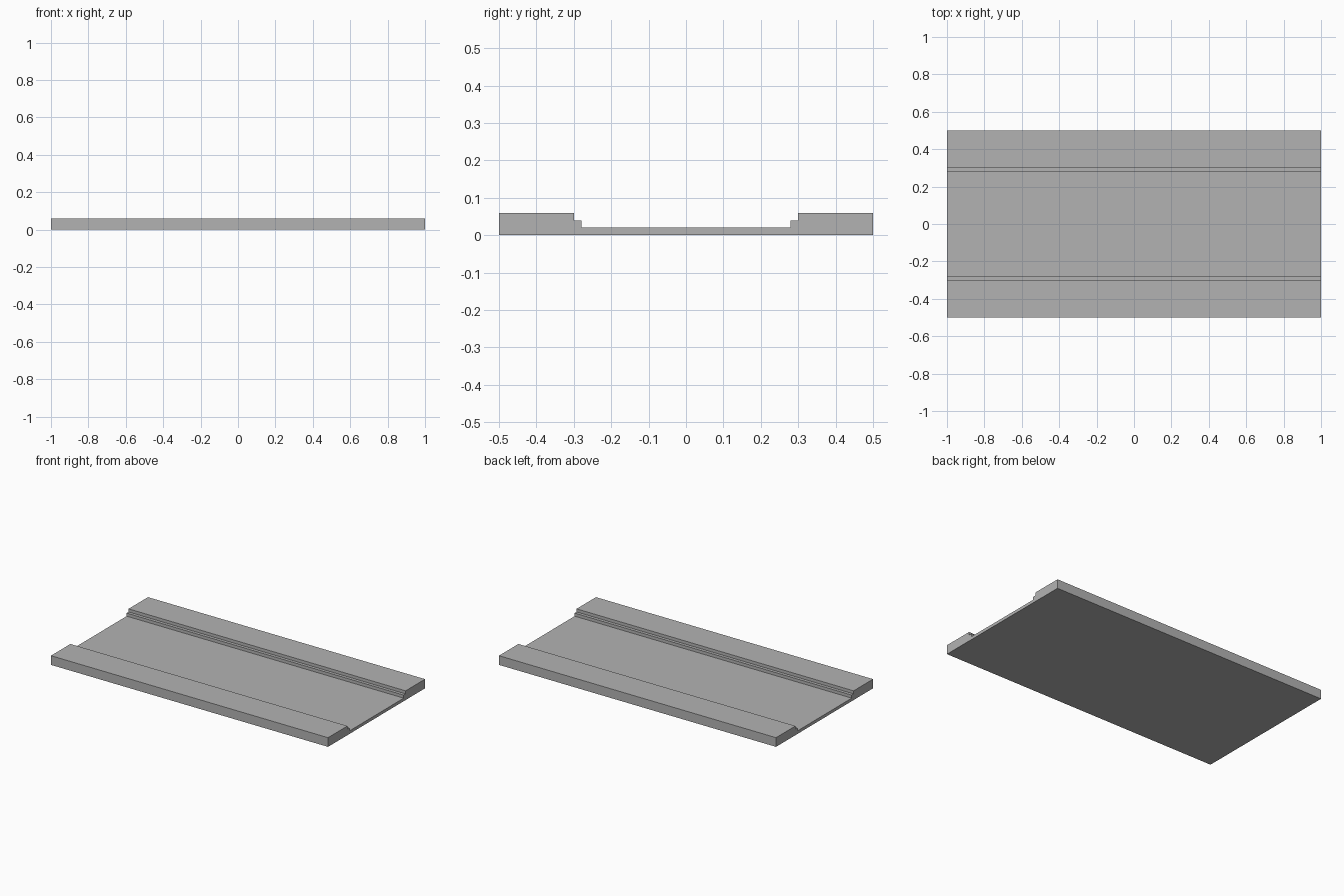
import bpy
import bmesh

cube = bpy.data.objects.get("Cube")
if cube:
    bpy.data.objects.remove(cube, do_unlink=True)

# One flat grey for the whole slab
GREY = (0.45, 0.45, 0.45, 1.0)
grey = bpy.data.materials.new("concrete_grey")
grey.use_nodes = True
grey.diffuse_color = GREY
grey.node_tree.nodes["Principled BSDF"].inputs["Base Color"].default_value = GREY

# Half cross-section (y, z): road bed, kerb step, pavement, outer side
HALF = [(0.28, 0.02), (0.28, 0.04), (0.30, 0.04), (0.30, 0.06), (0.50, 0.06), (0.50, 0.0)]
profile = HALF + [(-y, z) for y, z in reversed(HALF)]


def extrude_along_x(name, points, length, material):
    """Sweep a closed (y, z) profile along x into a centred solid."""
    bm = bmesh.new()
    end = bm.faces.new([bm.verts.new((-length / 2, y, z)) for y, z in points])
    swept = bmesh.ops.extrude_face_region(bm, geom=[end], use_keep_orig=True)
    verts = [g for g in swept["geom"] if isinstance(g, bmesh.types.BMVert)]
    bmesh.ops.translate(bm, verts=verts, vec=(length, 0, 0))
    bmesh.ops.recalc_face_normals(bm, faces=bm.faces)
    mesh = bpy.data.meshes.new(name)
    bm.to_mesh(mesh)
    bm.free()
    mesh.materials.append(material)
    obj = bpy.data.objects.new(name, mesh)
    bpy.context.collection.objects.link(obj)
    return obj


# Road bed with a stepped kerb and raised pavement on each side
extrude_along_x("road_with_pavements", profile, 2.0, grey)
